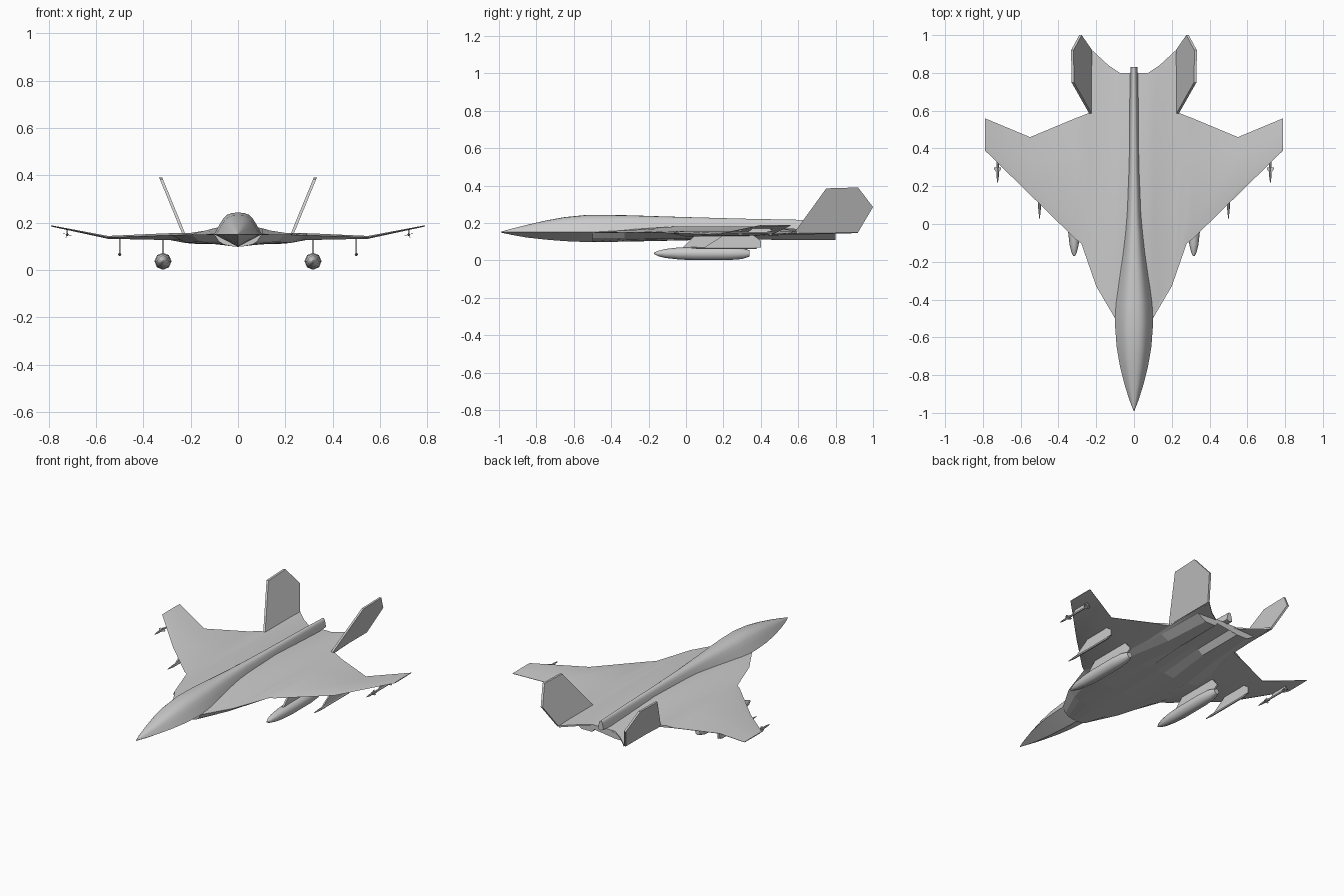
import bpy, bmesh, math

if "Cube" in bpy.data.objects:
    bpy.data.objects.remove(bpy.data.objects["Cube"])

grey = bpy.data.materials.new("airframe grey")
grey.diffuse_color = (0.6, 0.6, 0.6, 1)
grey.use_nodes = True
grey.node_tree.nodes["Principled BSDF"].inputs["Base Color"].default_value = grey.diffuse_color


def loft(name, rings, smooth=None):
    """Skin a list of closed rings and cap both ends."""
    bm = bmesh.new()
    vs = [[bm.verts.new(p) for p in r] for r in rings]
    n = len(vs[0])
    for a, b in zip(vs, vs[1:]):
        for i in range(n):
            bm.faces.new((a[i], a[(i + 1) % n], b[(i + 1) % n], b[i]))
    bm.faces.new(vs[0])
    bm.faces.new(vs[-1])
    bmesh.ops.remove_doubles(bm, verts=bm.verts, dist=1e-5)
    bmesh.ops.recalc_face_normals(bm, faces=bm.faces)
    me = bpy.data.meshes.new(name)
    bm.to_mesh(me)
    bm.free()
    ob = bpy.data.objects.new(name, me)
    bpy.context.collection.objects.link(ob)
    me.materials.append(grey)
    if smooth:
        bpy.ops.object.select_all(action='DESELECT')
        ob.select_set(True)
        bpy.context.view_layer.objects.active = ob
        bpy.ops.object.shade_smooth_by_angle(angle=math.radians(smooth))
    return ob


def mirror(ob):
    ob.modifiers.new("mirror", 'MIRROR').use_mirror_merge = False
    return ob


def plate(name, pts, t):
    """Thin slab from 3D points, thickened along x, on both sides."""
    return mirror(loft(name, [[(x + s * t / 2, y, z) for x, y, z in pts] for s in (-1, 1)]))


def round_body(name, x, z, prof, n, smooth=None):
    """Round body along y from (y, radius) pairs, on both sides."""
    rings = [[(x + r * math.cos(2 * math.pi * i / n), y, z + r * math.sin(2 * math.pi * i / n))
              for i in range(n)] for y, r in prof]
    return mirror(loft(name, rings, smooth))


# fuselage with canopy hump and tapering spine: y, half width, top, chine, bottom
stations = [(-.99, .002, .153, .151, .149), (-.93, .025, .17, .151, .136), (-.85, .05, .19, .151, .122),
            (-.75, .075, .213, .151, .111), (-.65, .092, .231, .151, .103), (-.53, .101, .243, .151, .098),
            (-.42, .098, .243, .151, .100), (-.3, .085, .241, .151, .12), (-.15, .066, .236, .152, .14),
            (.05, .045, .230, .153, .145), (.3, .033, .223, .154, .15), (.6, .026, .217, .155, .15),
            (.83, .019, .210, .16, .152)]
upper = [(1, 0), (.9, .2), (.77, .45), (.62, .72), (.45, .9), (.25, .98)]
rings = []
for y, w, t, c, b in stations:
    half = [(w * u, y, c + (t - c) * v) for u, v in upper]
    rings.append(half + [(0, y, t)] + [(-x, q, z) for x, q, z in reversed(half)] + [(0, y, b)])
loft("fuselage", rings, 35)

# blended wing and tail deck: x, leading y, trailing y, top z, edge z, bottom z, front slope fraction
span = [(0, -.5, .80, .182, .152, .13, .35), (.075, -.5, .80, .182, .152, .13, .35),
        (.105, -.48, .82, .176, .152, .13, .35), (.135, -.41, .84, .167, .151, .13, .3),
        (.2, -.33, .90, .157, .15, .132, .2), (.22, -.27, .92, .156, .15, .134, .2),
        (.235, -.22, .59, .156, .149, .128, .2), (.27, -.11, .575, .156, .148, .127, .15),
        (.31, -.08, .56, .155, .146, .127, .12), (.55, .155, .46, .144, .138, .132, .1),
        (.79, .39, .56, .189, .187, .184, .1)]
rings = []
for x, a, b, t, e, u, f in span:
    c = b - a
    r = min(t, .156) if x < .3 else t
    rings.append([(x, a, e), (x, a + f * c, t), (x, a + .65 * c, t), (x, b, max(e + .004, r) if x < .3 else e + .001),
                  (x, b, e - .004 if x < .3 else e - .001), (x, a + .6 * c, u), (x, a + f * c, u)])
rings = [[(-x, y, z) for x, y, z in r] for r in reversed(rings[1:])] + rings
loft("wing_body", rings, 20)

# underside hull, splitting into two engine trunks with a tunnel between
hull = [(-.5, (0, .098), (.03, .101), (.06, .108), (.08, .12), (.1, .15)),
        (-.33, (0, .1), (.06, .105), (.12, .112), (.16, .12), (.2, .15)),
        (-.1, (0, .105), (.06, .107), (.15, .112), (.22, .115), (.28, .147)),
        (.2, (0, .112), (.05, .118), (.12, .112), (.22, .114), (.36, .14)),
        (.5, (0, .135), (.045, .138), (.08, .11), (.17, .11), (.24, .145)),
        (.8, (0, .15), (.05, .15), (.08, .11), (.15, .11), (.21, .147))]
rings = []
for y, *p in hull:
    rings.append([(-x, y, z) for x, z in reversed(p)] + [(x, y, z) for x, z in p[1:]])
loft("engine_trunks", rings)

# canted tail fins
fin = [(.58, .15), (.75, .385), (.92, .39), (1.0, .285), (.92, .15)]
plate("tail_fin", [(.228 + (z - .15) * .41, y, z) for y, z in fin], .013)

# drop tanks and their pylons
round_body("drop_tank", .317, .037,
           [(-.17, .004), (-.15, .014), (-.11, .024), (-.04, .032), (.04, .036), (.22, .036), (.3, .03), (.34, .017)], 8, 50)
plate("tank_pylon", [(.317, y, z) for y, z in
                     [(-.02, .065), (.05, .135), (.3, .135), (.35, .075), (.32, .055)]], .01)

# mid-wing pylons with slim stores
plate("mid_pylon", [(.5, y, z) for y, z in
                    [(.1, .07), (.2, .135), (.36, .135), (.4, .105), (.4, .07)]], .008)
round_body("mid_store", .5, .066, [(.03, .002), (.08, .007), (.36, .007), (.38, .004)], 6)

# outboard missiles with cross fins and short mounts
round_body("tip_missile", .722, .149, [(.22, .002), (.25, .006), (.46, .006), (.47, .004)], 6)
plate("missile_mount", [(.722, y, z) for y, z in
                        [(.33, .15), (.36, .174), (.46, .174), (.44, .15)]], .006)
for y in (.27, .43):
    for k in (0, 1):
        dx, dz = (.018, .005) if k else (-.005, .014)
        ring = [[(.722 + s * dx * m, y + d, .149 + s * dz * m) for s, m, d in
                 ((-1, 1, .02), (-1, 1, .03), (1, 1, .03), (1, 1, .02), (1, .2, 0), (-1, .2, 0))]]
        ring.append([(x + (0 if k else .002), q, z + (.002 if k else 0)) for x, q, z in ring[0]])
        mirror(loft("missile_fin", ring))
